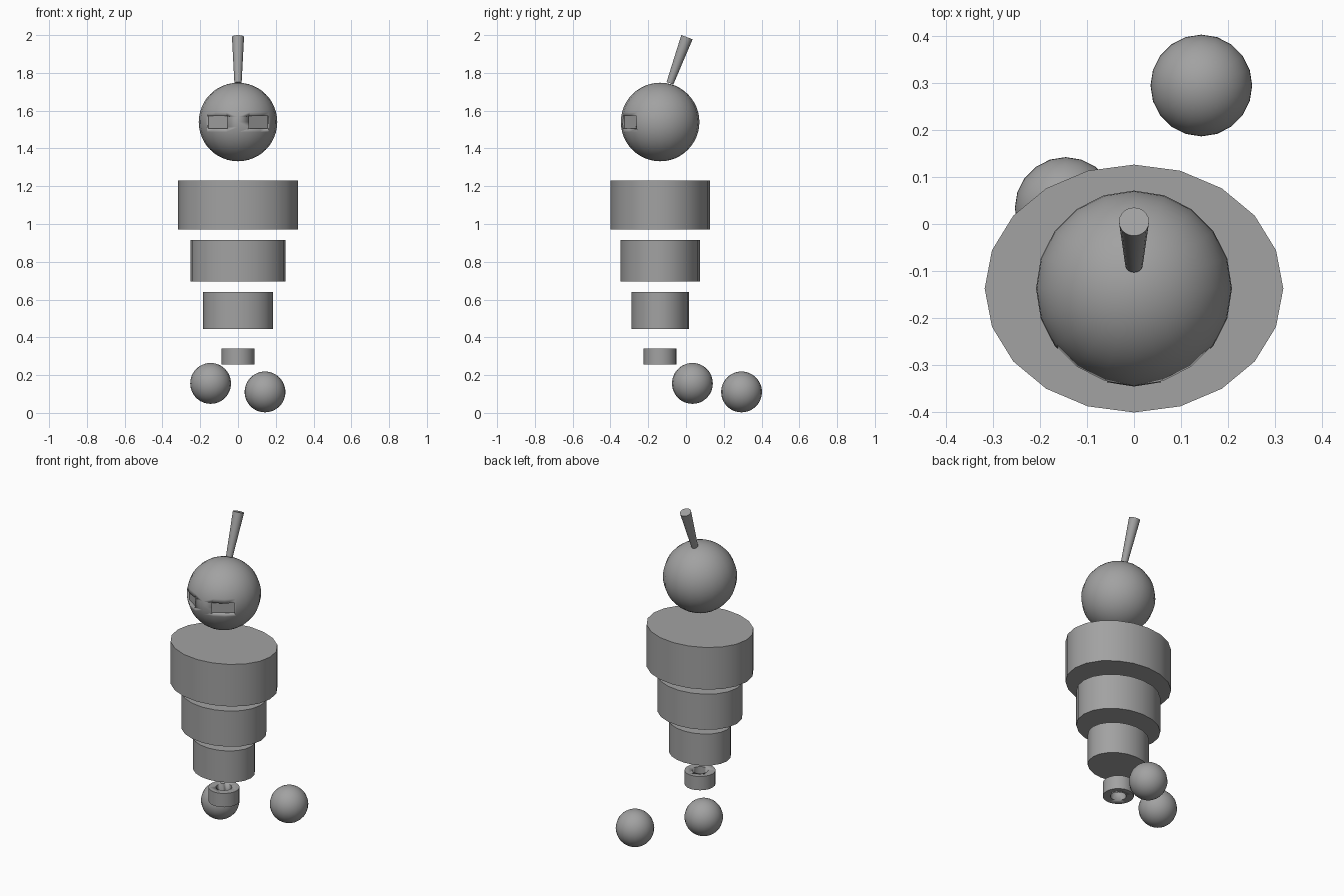
import bpy
import math
from mathutils import Vector

if "Cube" in bpy.data.objects:
    bpy.data.objects.remove(bpy.data.objects["Cube"])

SIDES = 20
AXIS_Y = -0.137      # the body and head share this upright axis

grey = bpy.data.materials.new("mid grey")
grey.diffuse_color = (0.36, 0.36, 0.36, 1)
grey.use_nodes = True
grey.node_tree.nodes["Principled BSDF"].inputs["Base Color"].default_value = grey.diffuse_color


def finish(name):
    ob = bpy.context.object
    ob.name = name
    ob.data.materials.clear()
    ob.data.materials.append(grey)
    bpy.ops.object.transform_apply(location=False, rotation=True, scale=True)
    bpy.ops.object.shade_smooth_by_angle(angle=math.radians(30))
    return ob


def ball(name, centre, radius):
    bpy.ops.mesh.primitive_uv_sphere_add(segments=SIDES, ring_count=24,
                                         radius=radius, location=centre)
    return finish(name)


def drum(name, rx, ry, z0, z1):
    bpy.ops.mesh.primitive_cylinder_add(vertices=SIDES, radius=1, depth=z1 - z0,
                                        location=(0, AXIS_Y, (z0 + z1) / 2),
                                        rotation=(0, 0, math.pi / 2))
    bpy.ops.object.transform_apply(location=False, rotation=True, scale=False)
    bpy.context.object.scale = (rx, ry, 1)
    return finish(name)


def cut(ob, cutter):
    mod = ob.modifiers.new("cut", 'BOOLEAN')
    mod.operation = 'DIFFERENCE'
    mod.solver = 'EXACT'
    mod.object = cutter
    bpy.context.view_layer.objects.active = ob
    bpy.ops.object.modifier_apply(modifier=mod.name)
    bpy.data.objects.remove(cutter, do_unlink=True)


# Stacked body drums, widest at the top
drum("chest", 0.317, 0.263, 0.97, 1.23)
drum("waist", 0.252, 0.21, 0.695, 0.915)
drum("hips", 0.184, 0.152, 0.445, 0.64)

# Small ring below the hips
ring = drum("base_ring", 0.087, 0.087, 0.257, 0.342)
cut(ring, drum("ring_hole", 0.045, 0.045, 0.2, 0.4))

# Head with two shallow rectangular eye recesses
HEAD = Vector((0, AXIS_Y, 1.54))
head = ball("head", HEAD, 0.208)
for side in (-1, 1):
    angle = side * math.radians(34)
    out = Vector((math.sin(angle), -math.cos(angle), 0))
    bpy.ops.mesh.primitive_cube_add(size=1, rotation=(0, 0, angle),
                                    location=HEAD + out * 0.234 - Vector((0, 0, 0.002)))
    bpy.context.object.scale = (0.126, 0.1, 0.066)
    cut(head, finish("eye_cutter"))

# Antenna, flaring toward its tip and leaning back
foot, tip = Vector((0, -0.085, 1.745)), Vector((0, 0.005, 1.989))
lean = tip - foot
bpy.ops.mesh.primitive_cone_add(vertices=SIDES, radius1=0.019, radius2=0.032,
                                depth=lean.length, location=(foot + tip) / 2,
                                rotation=lean.to_track_quat('Z', 'Y').to_euler())
finish("antenna")

# Loose balls at the bottom
ball("left_ball", (-0.145, 0.034, 0.156), 0.108)
ball("right_ball", (0.143, 0.294, 0.111), 0.108)
